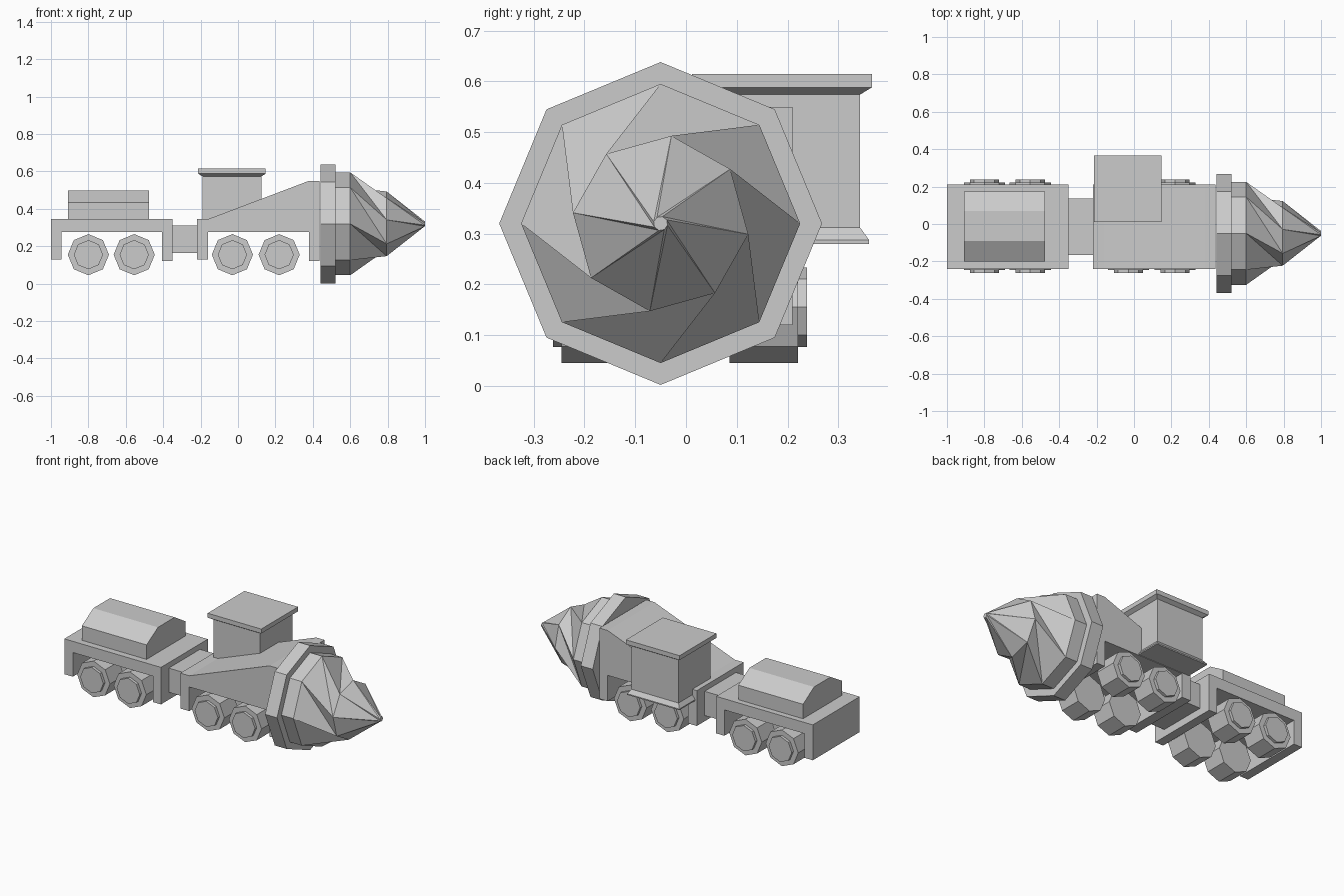
import bpy, bmesh
from math import sin, cos, radians

if "Cube" in bpy.data.objects:
    bpy.data.objects.remove(bpy.data.objects["Cube"], do_unlink=True)

grey = bpy.data.materials.new("light_grey")
grey.use_nodes = True
COLOUR = (0.6, 0.6, 0.6, 1)
grey.diffuse_color = COLOUR
grey.node_tree.nodes["Principled BSDF"].inputs["Base Color"].default_value = COLOUR


def finish(bm, name, fix_normals=True):
    if fix_normals:
        bmesh.ops.recalc_face_normals(bm, faces=bm.faces)
    mesh = bpy.data.meshes.new(name)
    bm.to_mesh(mesh)
    bm.free()
    mesh.materials.append(grey)
    obj = bpy.data.objects.new(name, mesh)
    bpy.context.collection.objects.link(obj)
    return obj


def loft(name, rings):
    """Skin a list of equal-length point rings and cap both ends."""
    bm = bmesh.new()
    loops = [[bm.verts.new(p) for p in ring] for ring in rings]
    for a, b in zip(loops, loops[1:]):
        for i in range(len(a)):
            j = (i + 1) % len(a)
            bm.faces.new((a[i], a[j], b[j], b[i]))
    bm.faces.new(loops[0])
    bm.faces.new(loops[-1])
    return finish(bm, name)


def extrude_y(name, profile, y0, y1):
    return loft(name, [[(x, y, z) for x, z in profile] for y in (y0, y1)])


def extrude_x(name, profile, x0, x1):
    return loft(name, [[(x, y, z) for y, z in profile] for x in (x0, x1)])


def rect(x0, x1, y0, y1, z, grow=0.0):
    x0, x1, y0, y1 = x0 - grow, x1 + grow, y0 - grow, y1 + grow
    return [(x0, y0, z), (x1, y0, z), (x1, y1, z), (x0, y1, z)]


def octagon(r, u, v, turn=0):
    return [(u + r * cos(radians(45 * i + turn)), v + r * sin(radians(45 * i + turn)))
            for i in range(8)]


BACK, FRONT = 0.21, -0.24

# Wagon and engine bodies with end skirts
extrude_y("wagon_body", [(-1, 0.13), (-1, 0.345), (-0.35, 0.345), (-0.35, 0.12),
                         (-0.405, 0.12), (-0.405, 0.277), (-0.943, 0.277), (-0.943, 0.13)],
          FRONT, BACK)
extrude_y("engine_body", [(-0.22, 0.13), (-0.22, 0.345), (-0.16, 0.345), (0.38, 0.55),
                          (0.435, 0.55), (0.435, 0.12), (0.38, 0.12), (0.38, 0.277),
                          (-0.16, 0.277), (-0.16, 0.13)], FRONT, BACK)

# Coupling block and wagon load
extrude_x("coupling", [(-0.165, 0.165), (0.135, 0.165), (0.135, 0.312), (-0.165, 0.312)],
          -0.36, -0.21)
extrude_x("wagon_load", [(-0.2, 0.34), (-0.2, 0.433), (-0.09, 0.498), (0.07, 0.498),
                         (0.175, 0.433), (0.175, 0.34)], -0.91, -0.475)

# Offset cab with flared foot and overhanging roof
cab = (-0.19, 0.125, 0.035, 0.343)
loft("cab", [rect(*cab, 0.28, 0.018), rect(*cab, 0.287, 0.018), rect(*cab, 0.312),
             rect(*cab, 0.58)])
loft("cab_roof", [rect(*cab, 0.574), rect(*cab, 0.588, 0.023), rect(*cab, 0.615, 0.023)])

# Wheels with raised hubs, one pair per axle
for car, xs in (("wagon", (-0.8, -0.555)), ("engine", (-0.03, 0.22))):
    for n, x in enumerate(xs):
        for side, s in (("left", 1), ("right", -1)):
            y0, y1, y2 = (-0.012 + s * d for d in (0.098, 0.233, 0.25))
            label = f"{car}_{side}_{n + 1}"
            extrude_y("wheel_" + label, octagon(0.11, x, 0.155), y0, y1)
            extrude_y("hub_" + label, octagon(0.078, x, 0.155), y1 - s * 0.01, y2)

# Drill collar
AXIS = (-0.05, 0.32)
extrude_x("drill_collar", octagon(0.318, *AXIS), 0.44, 0.52)

# Drill: straight base, then two twisted stages with folded flutes
bm = bmesh.new()
stages = [(0.5, 0.275, 0), (0.6, 0.275, 0), (0.795, 0.174, 38), (1.0, 0.014, 76)]
loops = [[bm.verts.new((x, y, z)) for y, z in octagon(r, *AXIS, turn)]
         for x, r, turn in stages]
for k, (a, b) in enumerate(zip(loops, loops[1:])):
    for i in range(8):
        j = (i + 1) % 8
        if k == 0:
            bm.faces.new((a[i], a[j], b[j], b[i]))
        else:
            bm.faces.new((a[i], a[j], b[j]))
            bm.faces.new((a[i], b[j], b[i]))
bm.faces.new(loops[0][::-1])
bm.faces.new(loops[-1])
finish(bm, "drill_head", fix_normals=False)
